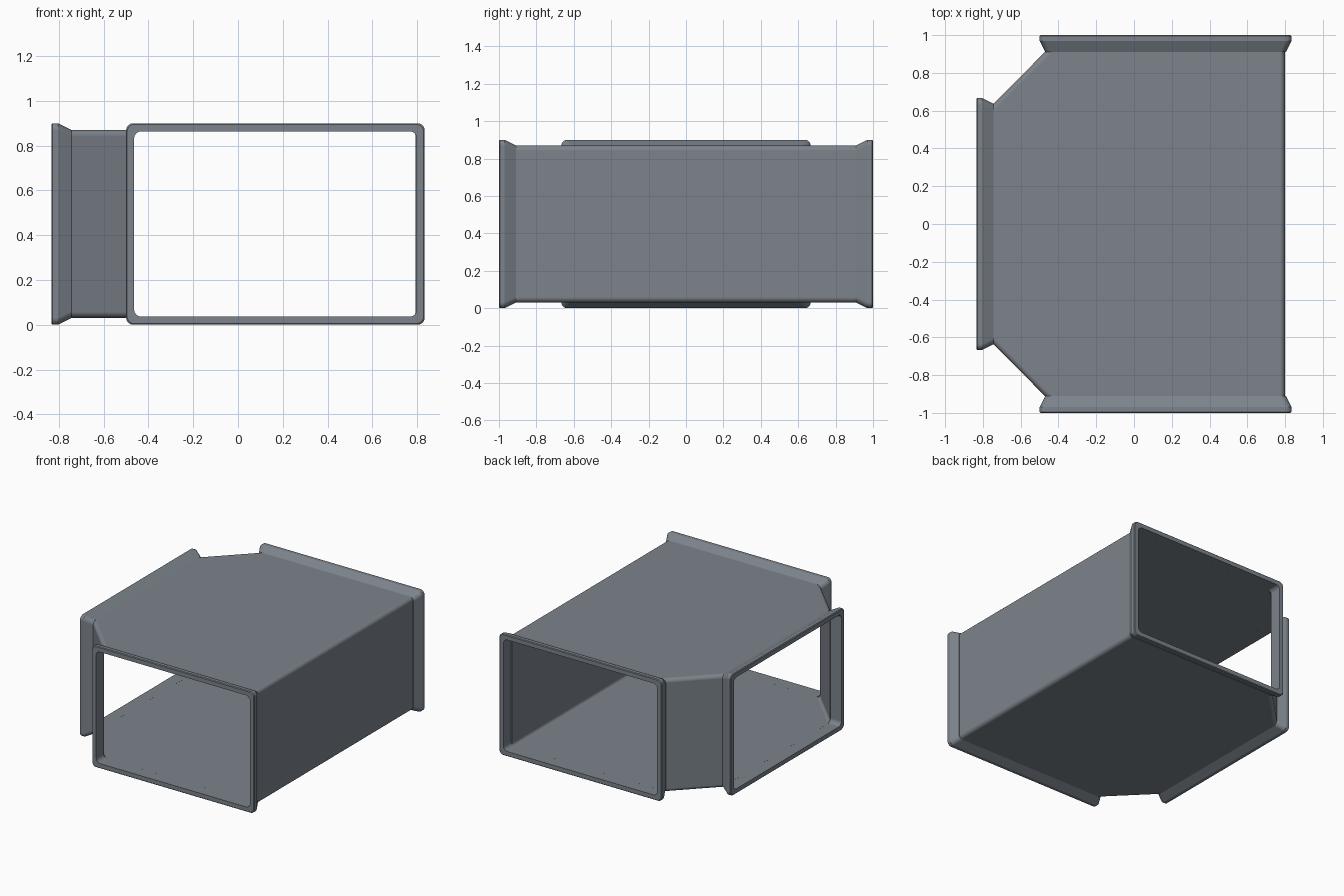
import bpy, bmesh, math
from mathutils import Vector

if "Cube" in bpy.data.objects:
    bpy.data.objects.remove(bpy.data.objects["Cube"])

MID_Z = 0.45
WALL = 0.006

# Dark slate sheet metal
slate = bpy.data.materials.new("slate_metal")
slate.diffuse_color = (0.20, 0.23, 0.26, 1)
slate.use_nodes = True
slate.node_tree.nodes["Principled BSDF"].inputs["Base Color"].default_value = slate.diffuse_color


def finish(bm, name, wall=0):
    bmesh.ops.recalc_face_normals(bm, faces=bm.faces)
    mesh = bpy.data.meshes.new(name)
    bm.to_mesh(mesh)
    bm.free()
    mesh.materials.append(slate)
    obj = bpy.data.objects.new(name, mesh)
    bpy.context.collection.objects.link(obj)
    bpy.ops.object.select_all(action='DESELECT')
    obj.select_set(True)
    bpy.context.view_layer.objects.active = obj
    if wall:
        shell = obj.modifiers.new("sheet_wall", 'SOLIDIFY')
        shell.thickness = wall
        shell.offset = -1
        bpy.ops.object.modifier_apply(modifier=shell.name)
    bpy.ops.object.shade_smooth_by_angle(angle=math.radians(24))
    # Keep the large panels evenly shaded beside the rounded edges
    weighted = obj.modifiers.new("flat_panels", 'WEIGHTED_NORMAL')
    weighted.keep_sharp = True
    weighted.weight = 100
    return obj


def rounded_rect(hu, hv, r, seg=5):
    pts = []
    for k, (su, sv) in enumerate([(1, 1), (-1, 1), (-1, -1), (1, -1)]):
        for i in range(seg + 1):
            a = math.pi / 2 * (k + i / seg)
            pts.append((su * (hu - r) + r * math.cos(a),
                        sv * (hv - r) + r * math.sin(a)))
    return pts


def flange(name, mouth, outward):
    # Closed ring: straight sleeve inside, flat lip, tapered back
    section = [(0.09, -0.036), (0, -0.036), (0, -0.005), (0.005, 0),
               (0.03, 0), (0.09, -0.03)]
    out = Vector(outward)
    side = out.cross(Vector((0, 0, 1)))
    bm = bmesh.new()
    loops = []
    for depth, grow in section:
        pts = rounded_rect(0.667 + grow, 0.45 + grow, 0.032)
        loops.append([bm.verts.new(Vector(mouth) - out * depth + side * u
                                   + Vector((0, 0, v))) for u, v in pts])
    n = len(loops[0])
    for a, b in zip(loops, loops[1:] + loops[:1]):
        for i in range(n):
            j = (i + 1) % n
            bm.faces.new((a[i], a[j], b[j], b[i]))
    return finish(bm, name)


# Duct body: six-sided plan, open at the three mouths
plan = [(0.799, -0.91), (0.799, 0.91), (-0.472, 0.91),
        (-0.744, 0.637), (-0.744, -0.637), (-0.472, -0.91)]
open_sides = {1, 3, 5}
bm = bmesh.new()
low = [bm.verts.new((x, y, MID_Z - 0.42)) for x, y in plan]
high = [bm.verts.new((x, y, MID_Z + 0.42)) for x, y in plan]
bm.faces.new(low[::-1])
bm.faces.new(high)
for i in range(6):
    if i not in open_sides:
        j = (i + 1) % 6
        bm.faces.new((low[i], low[j], high[j], high[i]))
# Outward normals, judged from the middle of the duct
centre = Vector((0.1, 0, MID_Z))
bm.normal_update()
for f in bm.faces:
    if f.normal.dot(f.calc_center_median() - centre) < 0:
        f.normal_flip()
long_edges = [e for e in bm.edges if len(e.link_faces) == 2]
bmesh.ops.bevel(bm, geom=long_edges, offset=0.028, segments=5,
                profile=0.5, affect='EDGES')
finish(bm, "duct_body", WALL)

# Mouth flanges: front, back and side branch
flange("front_flange", (0.167, -1, MID_Z), (0, -1, 0))
flange("back_flange", (0.167, 1, MID_Z), (0, 1, 0))
flange("branch_flange", (-0.834, 0, MID_Z), (-1, 0, 0))
